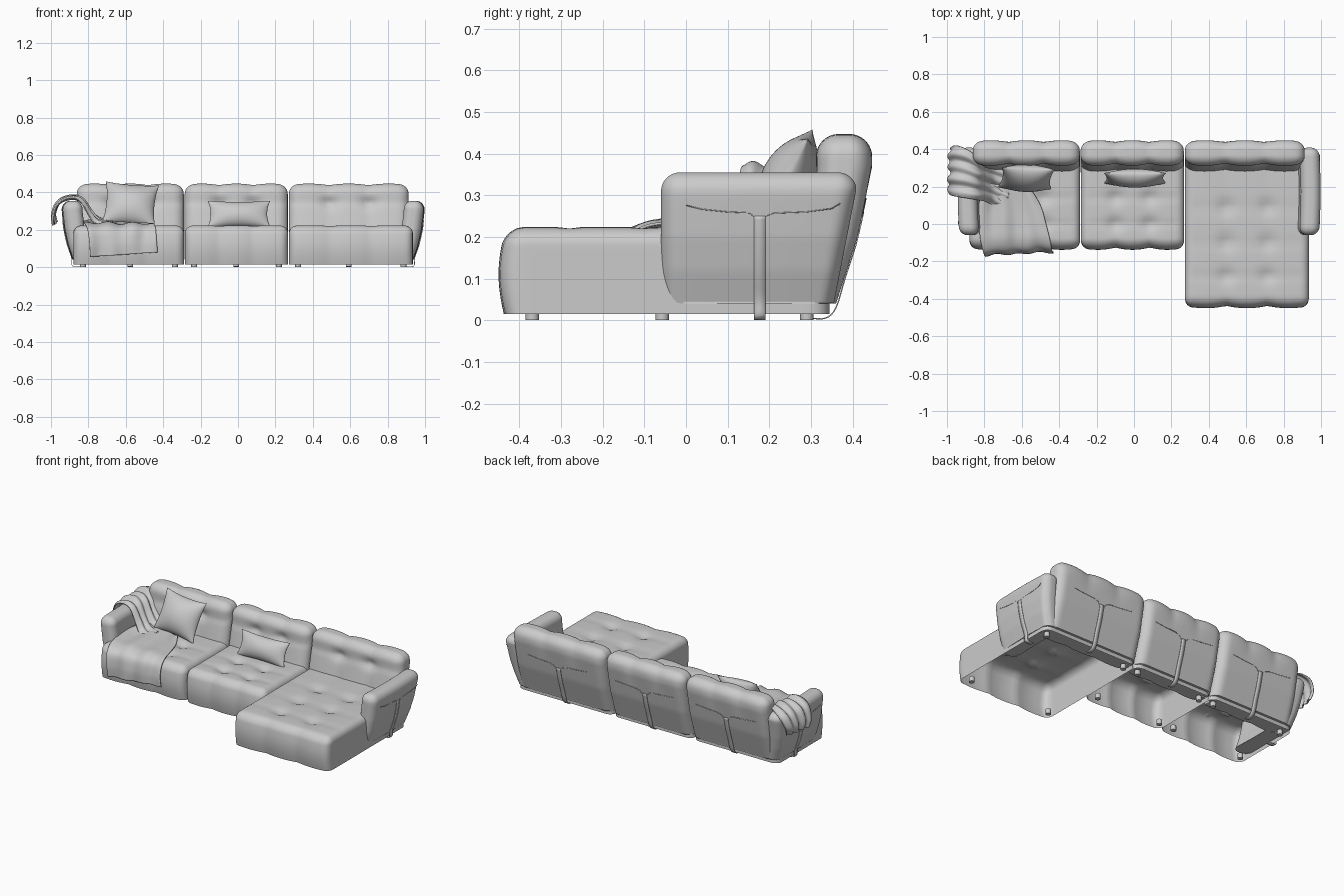
import bpy, bmesh, math
from mathutils import Vector, Matrix

if "Cube" in bpy.data.objects:
    bpy.data.objects.remove(bpy.data.objects["Cube"])


def finish(bm, name):
    bmesh.ops.recalc_face_normals(bm, faces=bm.faces)
    me = bpy.data.meshes.new(name)
    bm.to_mesh(me)
    bm.free()
    for p in me.polygons:
        p.use_smooth = True
    ob = bpy.data.objects.new(name, me)
    bpy.context.collection.objects.link(ob)
    return ob


def lerp_table(z, table):
    for (a, va), (b, vb) in zip(table, table[1:]):
        if z <= b:
            return va + (vb - va) * max(0, (z - a) / (b - a))
    return table[-1][1]


def clamp(v, a=0.0, b=1.0):
    return max(a, min(b, v))


def gauss(d, s):
    return math.exp(-(d / s) ** 2)


def soft_box(name, lo, hi, r, deform, open_bottom=True):
    """Upholstered box: rounded sides and top, square bottom edge, then deformed."""
    bm = bmesh.new()
    bmesh.ops.create_cube(bm, size=2)
    bmesh.ops.subdivide_edges(bm, edges=bm.edges[:], cuts=31, use_grid_fill=True)
    if open_bottom:
        bottom = [f for f in bm.faces if f.calc_center_median().z < -0.999]
        bmesh.ops.delete(bm, geom=bottom, context='FACES')
    lo, hi = Vector(lo), Vector(hi)
    for v in bm.verts:
        c = [0.5 * t + 0.5 * math.sin(t * math.pi / 2) for t in v.co]
        p = Vector([lo[i] + (hi[i] - lo[i]) * (c[i] + 1) / 2 for i in range(3)])
        q = Vector([clamp(p[i], lo[i] + (r if i < 2 else 0), hi[i] - r) for i in range(3)])
        d = p - q
        if d.length > 1e-7:
            p = q + d.normalized() * r
        v.co = deform(p)
    return finish(bm, name)


def catmull(pts, t):
    n = len(pts) - 1
    i = min(int(t * n), n - 1)
    f = t * n - i
    p0, p1, p2, p3 = [pts[clamp(k, 0, n)] for k in (i - 1, i, i + 1, i + 2)]
    return 0.5 * (2 * p1 + (p2 - p0) * f + (2 * p0 - 5 * p1 + 4 * p2 - p3) * f * f
                  + (3 * p1 - p0 - 3 * p2 + p3) * f ** 3)


def ribbon(name, rows, nu, nv, thick, fold=0.0, waves=4):
    """Cloth strip lofted between two edge paths, with optional folds."""
    A = [Vector(a) for a, b in rows]
    B = [Vector(b) for a, b in rows]
    bm = bmesh.new()
    grid = []
    for i in range(nu + 1):
        t = i / nu
        a, b = catmull(A, t), catmull(B, t)
        tan = catmull(A, min(1, t + .02)) - catmull(A, max(0, t - .02))
        n = tan.cross(b - a).normalized()
        line = []
        for j in range(nv + 1):
            s = j / nv
            w = math.sin(waves * 2 * math.pi * s + 2.2 * t) + 0.5 * math.sin(9 * t + 13 * s)
            line.append(bm.verts.new(a.lerp(b, s) + n * fold * w))
        grid.append(line)
    for i in range(nu):
        for j in range(nv):
            bm.faces.new((grid[i][j], grid[i + 1][j], grid[i + 1][j + 1], grid[i][j + 1]))
    ob = finish(bm, name)
    m = ob.modifiers.new("thickness", 'SOLIDIFY')
    m.thickness = thick
    m.offset = 0
    return ob


def seam(name, pts):
    cu = bpy.data.curves.new(name, 'CURVE')
    cu.dimensions = '3D'
    cu.bevel_depth = 0.0015
    cu.bevel_resolution = 1
    sp = cu.splines.new('POLY')
    sp.points.add(len(pts) - 1)
    for p, c in zip(sp.points, pts):
        p.co = (*c, 1)
    bpy.context.collection.objects.link(bpy.data.objects.new(name, cu))


def lobes(u):
    return abs(math.sin(3 * math.pi * clamp(u))) ** 0.7


# Seats: open shells with button dimples and a scalloped front
def seat(name, x0, x1, y0, rows):
    cols = [x0 + (x1 - x0) * k / 3 for k in (1, 2)]

    def deform(p):
        gap = 1 - lobes((p.x - x0) / (x1 - x0))
        inner = clamp((min(p.x - x0, x1 - p.x)) / 0.06)
        front = clamp(1 - (p.y - y0) / 0.08)
        top = clamp((p.z - 0.12) / 0.08)
        dip = sum(gauss(p.x - c, .04) * gauss(p.y - r, .035) for c in cols for r in rows)
        crease = sum(gauss(p.y - r, .02) for r in rows)
        y = p.y + front * (.014 * gap * inner - .016 * math.sin(math.pi * clamp(p.z / .22)))
        z = p.z - top * (.005 * gap * inner + .016 * dip + .004 * crease * inner)
        return Vector((p.x, y, z))
    soft_box(name, (x0, y0, .015), (x1, .345, .224), .045, deform)
    for i, x in enumerate((x0 + .05, x1 - .05)):
        for j, y in enumerate((y0 + .065, .29)):
            bm = bmesh.new()
            bmesh.ops.create_cone(bm, cap_ends=True, segments=20, radius1=.016, radius2=.016,
                                  depth=.03, matrix=Matrix.Translation((x, y, .015)))
            foot = finish(bm, f"{name}_foot_{i}{j}")
            foot.data.shade_smooth()
            foot.data.set_sharp_from_angle(angle=math.radians(40))


seat("left_seat", -.88, -.288, -.122, (-.0, .14))
seat("middle_seat", -.284, .268, -.122, (-.0, .14))
seat("chaise_seat", .272, .935, -.434, (-.28, -.1, .09))

# Backrests: leaning, tufted, scalloped along the top
LEAN = [(.03, -.09), (.2, -.035), (.37, 0), (.45, 0)]


def back(name, x0, x1):
    cols = [x0 + (x1 - x0) * k / 3 for k in (1, 2)]

    def deform(p):
        inner = clamp((min(p.x - x0, x1 - p.x)) / 0.05)
        gap = (1 - lobes((p.x - x0) / (x1 - x0))) * inner
        high = clamp((p.z - .28) / .12)
        front = clamp((.38 - p.y) / .05)
        rear = clamp((p.y - .38) / .05)
        dip = sum(gauss(p.x - c, .04) * gauss(p.z - .345, .03) for c in cols)
        y = p.y + front * (.012 * gap + .018 * dip + .004 * gauss(p.z - .345, .015))
        y -= rear * high * .012 * gap
        return Vector((p.x, y + lerp_table(p.z, LEAN), p.z - high * .01 * gap))
    soft_box(name, (x0, .312, .04), (x1, .447, .447), .055, deform, False)
    # rear strap and curved seam
    xc = (x0 + x1) / 2

    def on_back(z):
        return .449 + lerp_table(z, LEAN)
    path = [(.30, .005), (.335, .005), (.36, .03)] + [(on_back(z), z) for z in (.1, .18, .26)]
    ribbon(name + "_strap", [((xc - .014, y, z), (xc + .014, y, z)) for y, z in path], 20, 2, .003)
    for s in (-1, 1):
        seam(name + "_seam", [(xc + s * d, on_back(z) - .001, z) for d, z in
                              ((.014, .25), (.03, .27), (.06, .28), (.13, .284), (.21, .292))])


back("left_back", -.862, -.29)
back("middle_back", -.285, .266)
back("right_back", .272, .912)

# Arms: mirrored about the sofa's own centre
FLARE = [(.04, -.057), (.12, -.03), (.2, -.012), (.3, 0), (.36, 0)]
MID = .0275


def arm(name, s):
    def deform(p):
        x = p.x + lerp_table(p.z, FLARE)
        bow = .008 * math.cos(math.pi * clamp((p.y - .175) / .47, -.5, .5)) - .004
        y = p.y - clamp((p.y - .2) / .2) * .055 * (1 - clamp((p.z - .04) / .28))
        return Vector((MID + s * (x + bow), y, p.z))
    soft_box(name, (.86, -.06, .04), (.966, .41, .355), .046, deform, False)

    def out(z):
        return MID + s * (.971 + lerp_table(z, FLARE))
    ends = [((out(.05) - s * .05), .004), ((out(.05) - s * .005), .006)]
    path = ends + [(out(z), z) for z in (.05, .12, .2, .25)]
    ribbon(name + "_strap", [((x, .163, z), (x, .191, z)) for x, z in path], 20, 2, .003)
    for pts in (((0, .276), (.04, .266), (.1, .26), (.15, .258), (.163, .25)),
                ((.191, .25), (.21, .257), (.29, .26), (.35, .268), (.37, .28))):
        seam(name + "_seam", [(out(z) - s * .002, y, z) for y, z in pts])


arm("right_arm", 1)
arm("left_arm", -1)


# Pillows: two puffed sheets joined at a pinched edge
def pillow(name, w, h, t, loc, tilt, roll, yaw=0):
    bm = bmesh.new()
    n = 28
    for side in (-1, 1):
        g = []
        for i in range(n + 1):
            u = math.sin((i / n - .5) * math.pi)
            col = []
            for j in range(n + 1):
                v = math.sin((j / n - .5) * math.pi)
                puff = max(0, (1 - u * u) * (1 - v * v)) ** .6
                col.append(bm.verts.new((w / 2 * u * (1 - .1 * (1 - v * v)), side * t / 2 * puff,
                                         h / 2 * v * (1 - .1 * (1 - u * u)))))
            g.append(col)
        for i in range(n):
            for j in range(n):
                bm.faces.new((g[i][j], g[i + 1][j], g[i + 1][j + 1], g[i][j + 1]))
    bmesh.ops.remove_doubles(bm, verts=bm.verts, dist=1e-5)
    m = (Matrix.Translation(loc) @ Matrix.Rotation(yaw, 4, 'Z') @ Matrix.Rotation(-tilt, 4, 'X')
         @ Matrix.Rotation(roll, 4, 'Y'))
    bm.transform(m)
    finish(bm, name)


pillow("large_pillow", .285, .245, .13, (-.575, .245, .338), math.radians(26), math.radians(5))
pillow("small_pillow", .335, .15, .095, (.005, .245, .285), math.radians(22), 0)

# Throw blanket: one part over the left arm, one over the seat and its front
over_arm = [((-.975, .39, .24), (-.985, .18, .225)), ((-.985, .41, .29), (-.99, .16, .27)),
            ((-.955, .42, .35), (-.965, .15, .34)), ((-.895, .40, .378), (-.9, .14, .37)),
            ((-.835, .36, .37), (-.84, .13, .355)), ((-.79, .33, .31), (-.79, .12, .28)),
            ((-.74, .31, .26), (-.75, .10, .24)), ((-.66, .29, .24), (-.68, .06, .235))]
ribbon("blanket_over_arm", over_arm, 40, 48, .006, .007, 4)
over_seat = [((-.80, .22, .25), (-.56, .2, .235)), ((-.83, .1, .24), (-.5, .1, .232)),
             ((-.83, .0, .238), (-.47, .0, .23)), ((-.82, -.09, .232), (-.45, -.08, .228)),
             ((-.805, -.15, .2), (-.44, -.128, .2)), ((-.795, -.165, .13), (-.435, -.146, .14)),
             ((-.79, -.162, .055), (-.43, -.146, .08))]
ribbon("blanket_over_seat", over_seat, 40, 48, .006, .005, 3)
